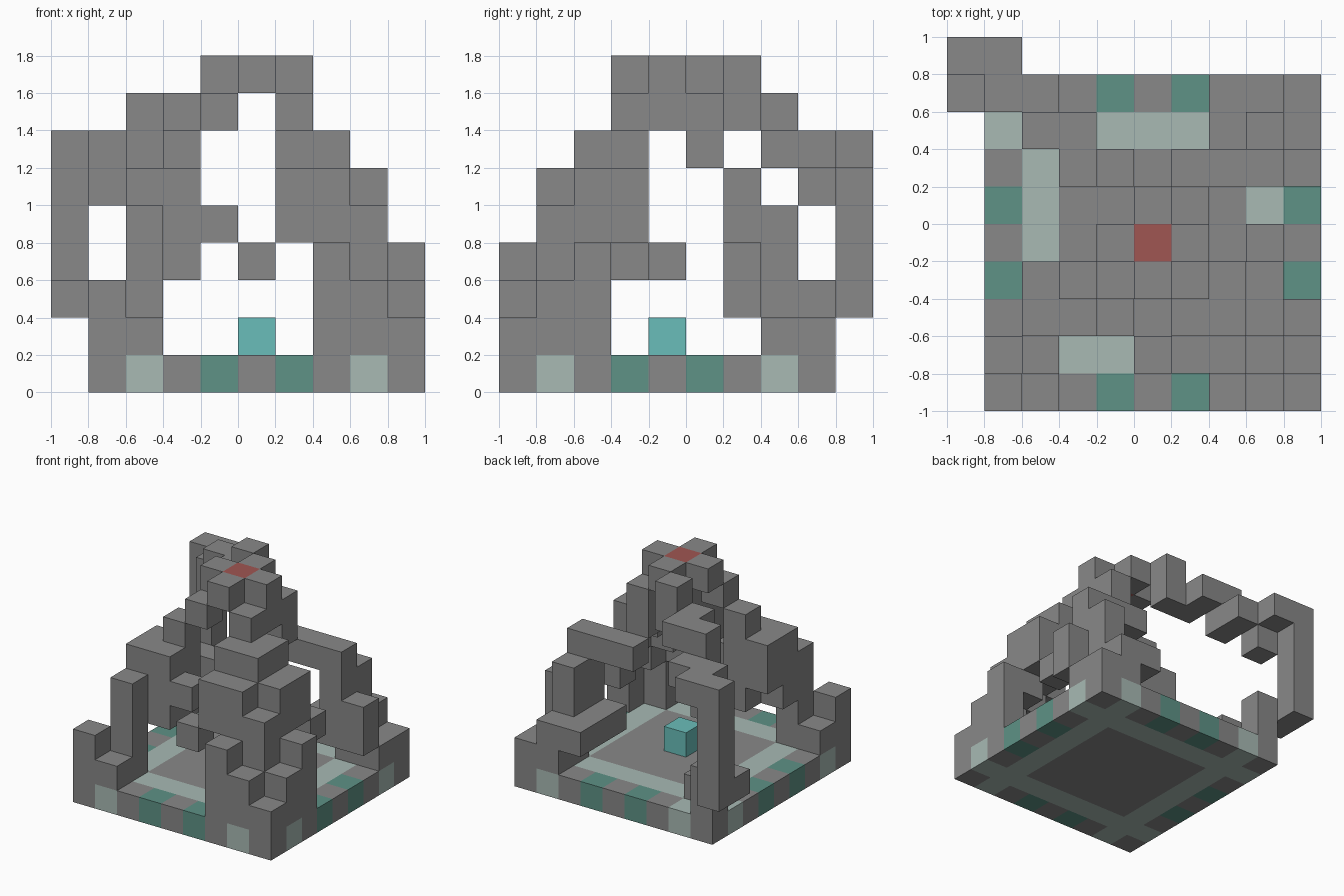
import bpy
import bmesh
from mathutils import Vector

old = bpy.data.objects.get("Cube")
if old:
    bpy.data.objects.remove(old, do_unlink=True)

CELL = 0.2
ORIGIN = Vector((-0.8, -1.0, 0.0))
SIDE = 9          # cells along each side of the floor
MIDDLE = SIDE // 2
LAST = SIDE - 1


def linear(channel):
    channel /= 255
    return channel / 12.92 if channel <= 0.04045 else ((channel + 0.055) / 1.055) ** 2.4


def make_material(name, *rgb):
    colour = (*[linear(c) for c in rgb], 1.0)
    mat = bpy.data.materials.new(name)
    mat.use_nodes = True
    mat.diffuse_color = colour
    for node in mat.node_tree.nodes:
        if node.type == "BSDF_PRINCIPLED":
            node.inputs["Base Color"].default_value = colour
            node.inputs["Roughness"].default_value = 0.9
    return mat


stone = make_material("grey stone", 136, 136, 136)
green = make_material("dark sea green", 94, 146, 134)
pale = make_material("pale green", 168, 186, 180)
aqua = make_material("aqua crystal", 106, 190, 186)
red = make_material("dull red", 160, 86, 82)


def columns(*runs):
    """Cells of vertical runs, each given as column, row, bottom and top level."""
    return {(a, b, c) for a, b, low, high in runs for c in range(low, high)}


def mirror_diagonal(cells):
    """Add the copy reflected across the diagonal through the front right corner."""
    return cells | {(LAST - b, LAST - a, c) for a, b, c in cells}


parts = {}

# Square floor
parts["floor"] = {(a, b, 0) for a in range(SIDE) for b in range(SIDE)}

# Intact stepped leg, symmetric about its diagonal
parts["front_right_leg"] = mirror_diagonal(columns(
    (8, 0, 1, 2), (7, 0, 1, 3), (6, 0, 1, 4),
    (7, 1, 1, 5), (6, 1, 3, 6), (5, 1, 4, 6), (4, 1, 3, 4),
    (6, 2, 4, 7), (5, 2, 5, 7), (5, 3, 6, 8),
))

# Broken leg at the front left
parts["front_left_leg"] = columns(
    (0, 0, 1, 3), (1, 0, 1, 2), (0, 1, 1, 2), (1, 1, 1, 5),
    (1, 2, 3, 6), (2, 2, 3, 6), (1, 3, 4, 6), (2, 3, 3, 7),
    (3, 2, 4, 5), (3, 3, 7, 8),
)

# Broken leg at the back right with its long upper beam
parts["back_right_leg"] = columns(
    (8, 8, 1, 2), (8, 7, 1, 2), (7, 8, 1, 3), (6, 8, 2, 3),
    (6, 7, 2, 3), (7, 7, 1, 5), (6, 6, 2, 3), (7, 6, 2, 6),
    (8, 6, 2, 4), (6, 6, 5, 6), (5, 6, 5, 6), (5, 5, 6, 8),
)

# Stump and overhanging arm at the back left
parts["back_left_stump"] = columns((0, 8, 1, 3), (1, 7, 1, 2), (-1, 8, 2, 3))
parts["back_left_arm"] = columns(
    (-1, 9, 2, 7), (0, 9, 6, 7), (0, 8, 5, 7), (1, 8, 6, 7),
    (1, 7, 6, 8), (2, 7, 7, 8), (2, 6, 7, 8), (3, 6, 7, 9),
)

# Cross-shaped crown, its red centre, and the crystal on the floor
parts["crown"] = {(MIDDLE + s, MIDDLE, LAST) for s in (-1, 1)}
parts["crown"] |= {(MIDDLE, MIDDLE + s, LAST) for s in (-1, 1)}
parts["crown"] |= {(MIDDLE + 1, MIDDLE, LAST - 1)}
parts["crown_centre"] = {(MIDDLE, MIDDLE, LAST)}
parts["crystal"] = {(MIDDLE, MIDDLE, 1)}

occupied = set().union(*parts.values())


def cell_material(part, cell):
    """Floor pattern: crossing pale bands and green marks along the rim."""
    if part == "crystal":
        return aqua
    if part == "crown_centre":
        return red
    if part == "floor":
        u, v = abs(cell[0] - MIDDLE), abs(cell[1] - MIDDLE)
        band = MIDDLE - 1
        if band in (u, v):
            return pale
        if max(u, v) == MIDDLE and min(u, v) == 1:
            return green
    return stone


def build_part(name, cells):
    """Mesh of the outer faces of a set of cells."""
    bm = bmesh.new()
    corners = {}
    materials = []

    def corner(point):
        key = tuple(point)
        if key not in corners:
            corners[key] = bm.verts.new(ORIGIN + Vector(point) * CELL)
        return corners[key]

    for cell in sorted(cells):
        mat = cell_material(name, cell)
        if mat not in materials:
            materials.append(mat)
        for axis in range(3):
            u, v = (axis + 1) % 3, (axis + 2) % 3
            for side in (0, 1):
                near = list(cell)
                near[axis] += 1 if side else -1
                if tuple(near) in occupied:
                    continue
                loop = []
                for du, dv in ((0, 0), (1, 0), (1, 1), (0, 1)):
                    point = list(cell)
                    point[axis] += side
                    point[u] += du
                    point[v] += dv
                    loop.append(corner(point))
                face = bm.faces.new(loop if side else loop[::-1])
                face.material_index = materials.index(mat)

    mesh = bpy.data.meshes.new(name)
    bm.to_mesh(mesh)
    bm.free()
    for mat in materials:
        mesh.materials.append(mat)
    bpy.context.collection.objects.link(bpy.data.objects.new(name, mesh))


for part_name, part_cells in parts.items():
    build_part(part_name, part_cells)
